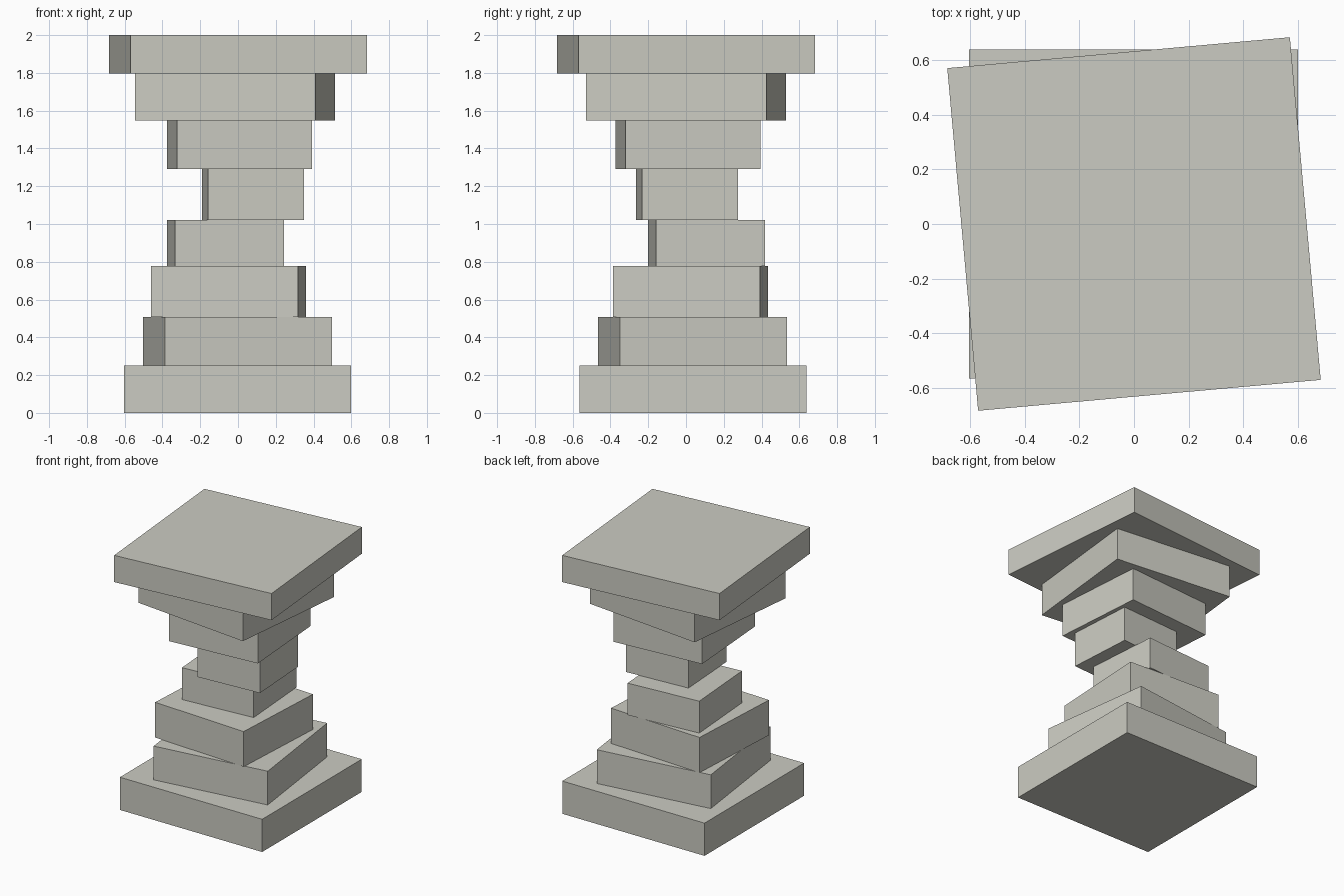
import bpy
import math

# One stone colour
stone = bpy.data.materials.new("pale stone")
stone.diffuse_color = (0.60, 0.60, 0.54, 1)

# Stacked square slabs: bottom z, top z, side, centre x, centre y, twist in degrees
slabs = [
    (0.000, 0.250, 1.203, -0.002, 0.037, 0.0),
    (0.250, 0.508, 0.891, -0.003, 0.034, 7.45),
    (0.508, 0.777, 0.779, -0.050, 0.024, -3.1),
    (0.777, 1.021, 0.578, -0.066, 0.109, 4.2),
    (1.021, 1.292, 0.509, 0.079, 0.005, 3.6),
    (1.292, 1.547, 0.716, 0.008, 0.011, 4.25),
    (1.547, 1.796, 0.960, -0.016, 0.000, -6.1),
    (1.796, 2.000, 1.257, 0.000, 0.000, 5.15),
]


def add_slab(name, z0, z1, side, x, y, twist):
    bpy.ops.mesh.primitive_cube_add(size=1, location=(x, y, (z0 + z1) / 2),
                                    rotation=(0, 0, math.radians(twist)))
    ob = bpy.context.object
    ob.name = name
    ob.scale = (side, side, z1 - z0)
    ob.data.materials.append(stone)


for i, slab in enumerate(slabs):
    name = "base_slab" if i == 0 else "top_slab" if i == 7 else f"column_slab_{i}"
    add_slab(name, *slab)
